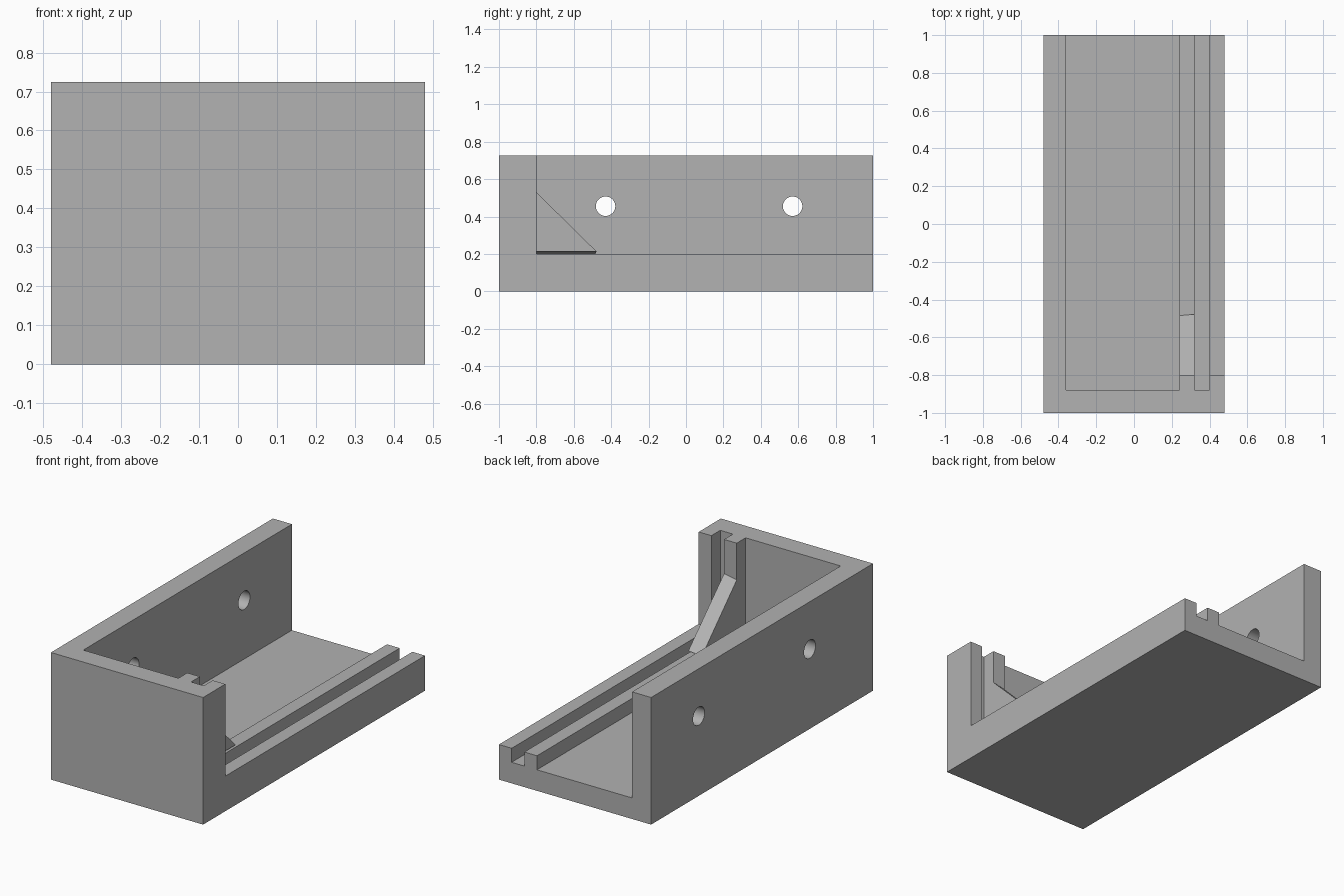
import bpy
import bmesh
import math

cube = bpy.data.objects.get("Cube")
if cube:
    bpy.data.objects.remove(cube, do_unlink=True)

grey = bpy.data.materials.new("plain grey")
grey.use_nodes = True
grey.diffuse_color = (0.445, 0.445, 0.445, 1)
grey.node_tree.nodes["Principled BSDF"].inputs["Base Color"].default_value = grey.diffuse_color


def make_object(name, bm):
    bmesh.ops.recalc_face_normals(bm, faces=bm.faces)
    mesh = bpy.data.meshes.new(name)
    bm.to_mesh(mesh)
    bm.free()
    mesh.materials.append(grey)
    obj = bpy.data.objects.new(name, mesh)
    bpy.context.collection.objects.link(obj)
    return obj


def box(name, x, y, z):
    """Box from (low, high) limits on each axis."""
    bm = bmesh.new()
    bmesh.ops.create_cube(bm, size=1)
    for v in bm.verts:
        v.co = [lim[0] if c < 0 else lim[1] for c, lim in zip(v.co, (x, y, z))]
    return make_object(name, bm)


def cut(target, cutter):
    """Subtract the cutter, then discard it."""
    cutter.hide_render = True
    mod = target.modifiers.new("cut", "BOOLEAN")
    mod.operation = "DIFFERENCE"
    mod.solver = "EXACT"
    mod.object = cutter
    bpy.context.view_layer.objects.active = target
    bpy.ops.object.modifier_apply(modifier=mod.name)
    bpy.data.objects.remove(cutter, do_unlink=True)


# Tray body: solid block with channel, slot and lowered rails cut away
body = box("tray_body", (-0.48, 0.48), (-1, 1), (0, 0.725))
cut(body, box("rail_clearance", (0.1, 0.7), (-0.8, 1.2), (0.2, 1)))
cut(body, box("main_channel", (-0.36, 0.24), (-0.88, 1.2), (0.12, 1)))
cut(body, box("panel_slot", (0.32, 0.4), (-0.88, 1.2), (0.12, 1)))

# Round mounting holes through the tall side wall
for y in (-0.43, 0.57):
    bpy.ops.mesh.primitive_cylinder_add(
        vertices=48, radius=0.052, depth=0.3,
        location=(-0.42, y, 0.455), rotation=(0, math.pi / 2, 0))
    drill = bpy.context.object
    drill.data.materials.append(grey)
    cut(body, drill)

# Slightly tilted triangular brace between the inner post and inner rail
bm = bmesh.new()
ends = []
for x, low, high, tip in ((0.24, 0.2, 0.515, -0.485), (0.32, 0.213, 0.53, -0.478)):
    ends.append([bm.verts.new((x, y, z))
                 for y, z in ((-0.8, low), (tip, low), (-0.8, high))])
    bm.faces.new(ends[-1])
for i in range(3):
    j = (i + 1) % 3
    bm.faces.new((ends[0][i], ends[0][j], ends[1][j], ends[1][i]))
make_object("corner_brace", bm)

# Smooth only the hole walls
bpy.ops.object.select_all(action="DESELECT")
body.select_set(True)
bpy.context.view_layer.objects.active = body
bpy.ops.object.shade_smooth_by_angle(angle=math.radians(30))
